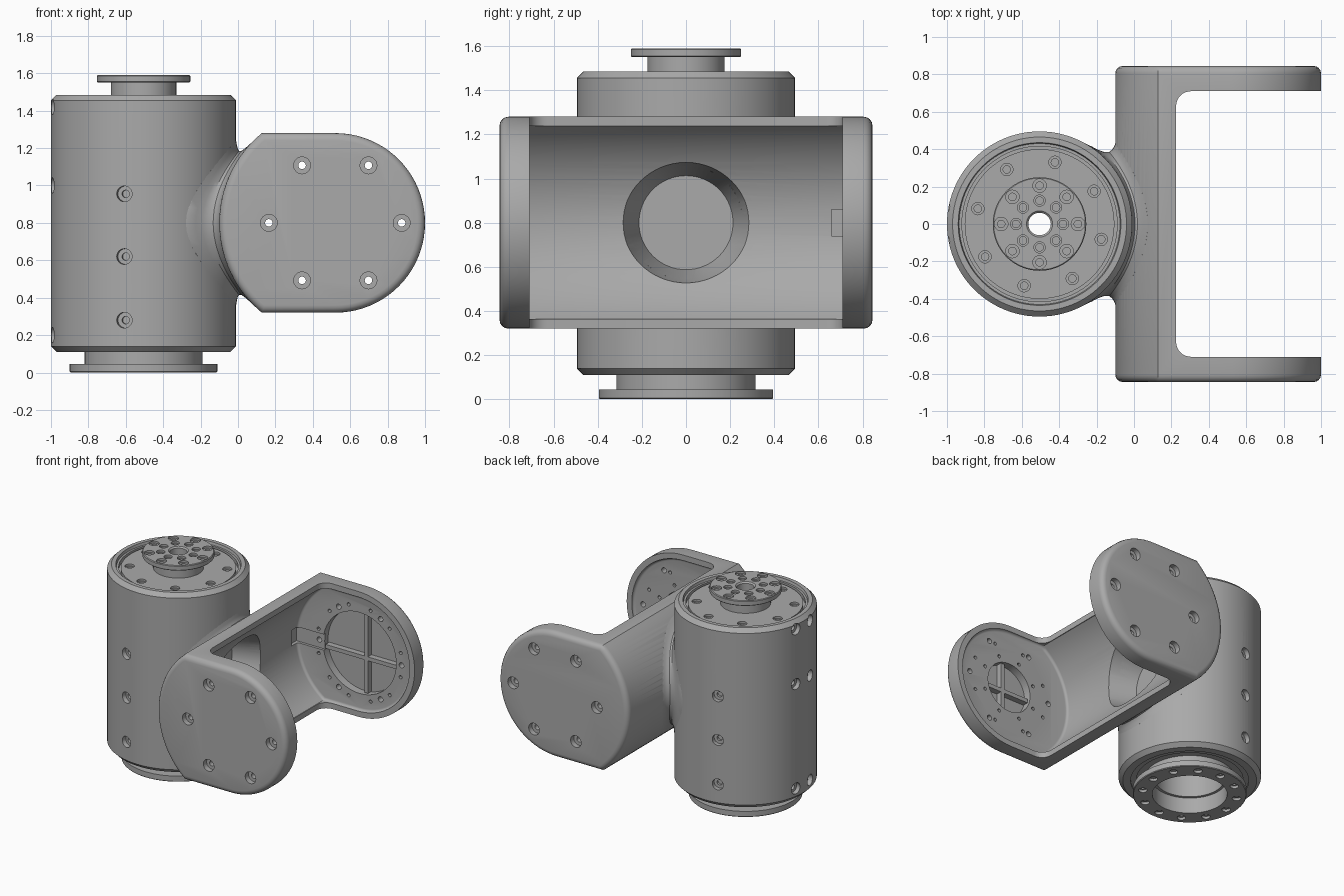
import bpy, bmesh
from math import sin, cos, pi, sqrt, asin, radians
from mathutils import Matrix, Vector

if "Cube" in bpy.data.objects:
    bpy.data.objects.remove(bpy.data.objects["Cube"])

grey = bpy.data.materials.new("machined_grey")
grey.use_nodes = True
grey.diffuse_color = (0.4, 0.4, 0.4, 1)
grey.node_tree.nodes["Principled BSDF"].inputs["Base Color"].default_value = (0.4, 0.4, 0.4, 1)

JX = -0.505            # joint axis
JR = 0.495             # housing radius
AX, AZ = 0.52, 0.8     # arm disc centre
HOLE = 0.02            # small screw step


def finish(name, bm):
    bmesh.ops.recalc_face_normals(bm, faces=bm.faces)
    me = bpy.data.meshes.new(name)
    bm.to_mesh(me)
    bm.free()
    me.materials.append(grey)
    ob = bpy.data.objects.new(name, me)
    bpy.context.collection.objects.link(ob)
    return ob


def boolean(target, cutter, op="DIFFERENCE"):
    mod = target.modifiers.new("bool", "BOOLEAN")
    mod.operation, mod.solver, mod.object = op, "EXACT", cutter
    bpy.context.view_layer.objects.active = target
    bpy.ops.object.modifier_apply(modifier=mod.name)
    bpy.data.objects.remove(cutter)


def smooth(ob):
    bpy.ops.object.select_all(action="DESELECT")
    ob.select_set(True)
    bpy.context.view_layer.objects.active = ob
    bpy.ops.object.shade_smooth_by_angle(angle=radians(30))


def place(pos, direction):
    """Matrix that puts local z along direction at pos."""
    rot = Vector(direction).to_track_quat("Z", "Y").to_matrix().to_4x4()
    return Matrix.Translation(pos) @ rot


def revolve(bm, profile, matrix, steps=24, closed=False):
    """Spin (radius, height) points round local z."""
    rings = []
    for i in range(steps):
        a = 2 * pi * i / steps
        rings.append([bm.verts.new(matrix @ Vector((r * cos(a), r * sin(a), h))) for r, h in profile])
    n = len(profile)
    for i in range(steps):
        p, q = rings[i], rings[(i + 1) % steps]
        for j in range(n if closed else n - 1):
            k = (j + 1) % n
            bm.faces.new((p[j], q[j], q[k], p[k]))
    bmesh.ops.remove_doubles(bm, verts=[v for r in rings for v in r], dist=1e-5)


def counterbore(bm, pos, outward, r1, d1, r2, d2):
    """Stepped screw hole cutter entering a surface against outward."""
    revolve(bm, [(0, 0.03), (r1, 0.03), (r1, -d1), (r2, -d1), (r2, -d2), (0, -d2)], place(pos, outward))


def polar(cx, cy, r, a):
    return cx + r * cos(a), cy + r * sin(a)


def prism(points, axis, lo, hi, bevel=0):
    """Extrude a 2D outline along y or z, optionally rounding both rims."""
    bm = bmesh.new()
    to3 = (lambda u, v, t: (u, t, v)) if axis == "y" else (lambda u, v, t: (u, v, t))
    a = [bm.verts.new(to3(u, v, lo)) for u, v in points]
    b = [bm.verts.new(to3(u, v, hi)) for u, v in points]
    caps = [bm.faces.new(a), bm.faces.new(b)]
    for i in range(len(a)):
        j = (i + 1) % len(a)
        bm.faces.new((a[i], a[j], b[j], b[i]))
    bmesh.ops.recalc_face_normals(bm, faces=bm.faces)
    if bevel:
        edges = [e for f in caps for e in f.edges]
        bmesh.ops.bevel(bm, geom=edges, offset=bevel, segments=4, profile=0.5, affect="EDGES")
    return bm


def add_box(bm, lo, hi):
    mid = (Vector(lo) + Vector(hi)) / 2
    size = Vector(hi) - Vector(lo)
    bmesh.ops.create_cube(bm, size=1, matrix=Matrix.Translation(mid) @ Matrix.Diagonal((*size, 1)))


# Joint housing: a lathe of shell, top plate, output hub and hollow base flange
axis = Matrix.Translation((JX, 0, 0))
profile = [(0.06, 0.32), (0.24, 0.32), (0.24, 0.12), (0.26, 0.12), (0.26, 0),
           (0.39, 0), (0.395, 0.005), (0.395, 0.045), (0.315, 0.045), (0.315, 0.13),
           (0.37, 0.13), (0.37, 0.12), (0.41, 0.12), (0.41, 0.11),
           (0.465, 0.11), (JR, 0.14), (JR, 1.455), (0.465, 1.485), (0.435, 1.485),
           (0.43, 1.465), (0.415, 1.465), (0.415, 1.435), (0.4, 1.435), (0.4, 1.46),
           (0.175, 1.46), (0.175, 1.55), (0.245, 1.55), (0.25, 1.555), (0.25, 1.585),
           (0.245, 1.59), (0.07, 1.59), (0.06, 1.58)]
bm = bmesh.new()
revolve(bm, profile, axis, 96, closed=True)
housing = finish("joint_housing", bm)

cut = bmesh.new()
for i in range(8):
    a = i * pi / 4
    counterbore(cut, (*polar(JX, 0, 0.205, a), 1.59), (0, 0, 1), 0.036, 0.015, HOLE, 0.03)
    counterbore(cut, (*polar(JX, 0, 0.125, a), 1.59), (0, 0, 1), 0.03, 0.015, HOLE, 0.03)
    counterbore(cut, (*polar(JX, 0, 0.34, a + radians(31)), 1.46), (0, 0, 1), 0.033, 0.015, HOLE, 0.04)
for i in range(12):
    counterbore(cut, (*polar(JX, 0, 0.33, i * pi / 6), 0), (0, 0, -1), 0.03, 0.02, 0.015, 0.035)
# Side screws: two columns front and back, two more on the far side
for angles, heights in (((102, 258), (0.28, 0.62, 0.955)), ((170, 190), (0.2, 1.0, 1.42))):
    for deg in angles:
        for z in heights:
            a = radians(deg)
            counterbore(cut, (*polar(JX, 0, JR, a), z), (cos(a), sin(a), 0), 0.042, 0.035, HOLE, 0.055)
boolean(housing, finish("screw_cutter", cut))


def cable_hole():
    """Oval tapered recess through the bracket web into the housing."""
    bm = bmesh.new()
    m = place((0, 0, AZ), (1, 0, 0))
    revolve(bm, [(0, -0.2), (0.213, -0.2), (0.26, 0.0), (0.28, 0.1), (0, 0.1)], m, 64)
    for v in bm.verts:
        v.co.y *= 1 + 0.11 * max(0, min(1, (v.co.x + 0.2) / 0.2))
    return finish("cable_cutter", bm)


boolean(housing, cable_hole())


# Bracket: arm outline extruded across, then hollowed into a fork
def outline(half, back):
    pts = [polar(AX, AZ, half, -pi / 2 + pi * i / 40) for i in range(41)]
    e = asin(half / back)
    return pts + [polar(AX, AZ, back, pi - e + 2 * e * i / 32) for i in range(33)]


bracket = finish("fork_bracket", prism(outline(0.48, 0.62), "y", -0.845, 0.845, 0.04))

# Boss flaring between the housing and the curved web
bm = bmesh.new()
stations = [(3.2, 0), (-0.3, 0.44), (0, 0.44), (0.06, 0.415), (0.16, 0.397), (0.35, 0.385),
            (0.65, 0.385), (0.84, 0.397), (0.94, 0.412), (1, 0.43), (1.3, 0.43), (0.5, 0)]
rings = []
for t, r in stations:
    ring = []
    for i in range(64):
        y, z = polar(0, 0, r, 2 * pi * i / 64)
        near = JX + sqrt(JR ** 2 - y * y)
        far = AX - sqrt(0.62 ** 2 - z * z)
        ring.append(bm.verts.new((near + (far - near) * t, y, AZ + z)))
    rings.append(ring)
for p, q in zip(rings, rings[1:]):
    for i in range(64):
        j = (i + 1) % 64
        bm.faces.new((p[i], p[j], q[j], q[i]))
bmesh.ops.remove_doubles(bm, verts=bm.verts, dist=1e-5)
boolean(bracket, finish("boss", bm), "UNION")

# Gap between the arms with rounded inner corners
gap = [(1.2, -0.71), (1.2, 0.71)]
gap += [polar(0.305, 0.63, 0.08, pi / 2 + pi / 2 * i / 8) for i in range(9)]
gap += [polar(0.305, -0.63, 0.08, pi + pi / 2 * i / 8) for i in range(9)]
boolean(bracket, finish("gap_cutter", prism(gap, "z", 0, 1.6)))
# Hollow web and shallow recess inside each arm
boolean(bracket, finish("cup_cutter", prism(outline(0.437, 0.53), "y", -0.73, 0.73, 0.02)))
boolean(bracket, cable_hole())

# Arm screws, round inner pockets and pin holes
cut = bmesh.new()
for side, pocket, circles in ((-1, 0.19, ((8, 0.235), (8, 0.33))), (1, 0.31, ((12, 0.36),))):
    for i in range(6):
        x, z = polar(AX, AZ, 0.355, i * pi / 3)
        counterbore(cut, (x, side * 0.845, z), (0, side, 0), 0.045, 0.04, HOLE, 0.15)
    inner = (0, -side, 0)
    revolve(cut, [(0, 0.03), (pocket, 0.03), (pocket, -0.06), (0, -0.06)],
            place((AX, side * 0.73, AZ), inner), 64)
    for count, radius in circles:
        for i in range(count):
            x, z = polar(AX, AZ, radius, (i + 0.5) * 2 * pi / count)
            revolve(cut, [(0, 0.02), (0.013, 0.02), (0.013, -0.03), (0, -0.03)],
                    place((x, side * 0.73, z), inner), 12)
boolean(bracket, finish("arm_cutter", cut))

# Cable channel beside the rear arm
bm = bmesh.new()
add_box(bm, (-0.03, 0.66, 0.74), (0.24, 0.75, 0.86))
boolean(bracket, finish("channel_cutter", bm))

# Crossed stiffening ribs in the arm pockets
bm = bmesh.new()
for side, r in ((-1, 0.18), (1, 0.3)):
    y0, y1 = sorted((side * 0.745, side * 0.8))
    add_box(bm, (AX + 0.03, y0, AZ - r), (AX + 0.06, y1, AZ + r))
    add_box(bm, (AX - r, y0, AZ - 0.05), (AX + r, y1, AZ - 0.02))
ribs = finish("pocket_ribs", bm)

for ob in (housing, bracket):
    smooth(ob)
